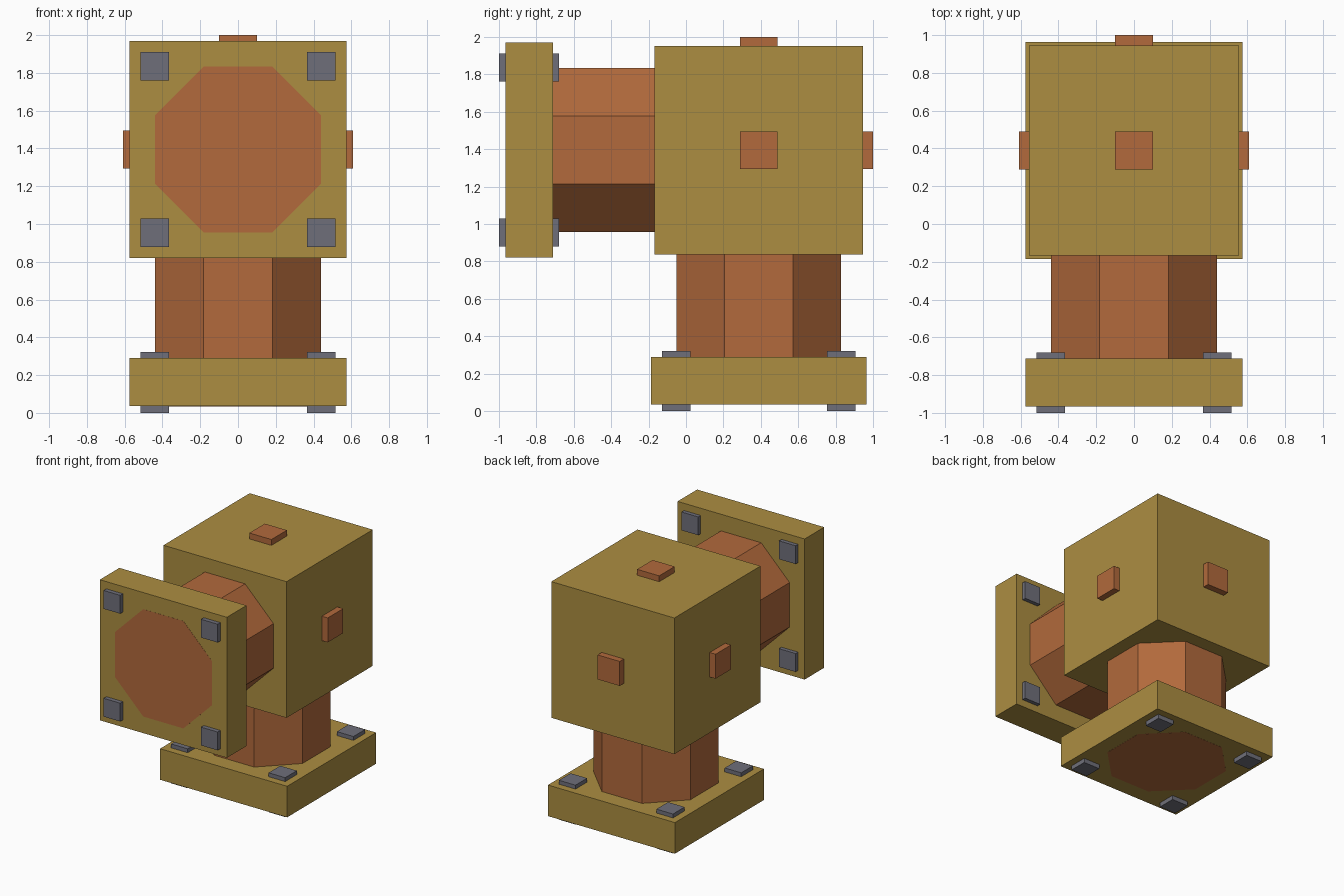
import bpy, bmesh, math
from mathutils import Matrix, Vector

if "Cube" in bpy.data.objects:
    bpy.data.objects.remove(bpy.data.objects["Cube"])


def material(name, rgb):
    m = bpy.data.materials.new(name)
    m.diffuse_color = (*rgb, 1)
    m.use_nodes = True
    m.node_tree.nodes["Principled BSDF"].inputs["Base Color"].default_value = m.diffuse_color
    return m


BRASS = material("brass", (0.413, 0.270, 0.053))
COPPER = material("copper", (0.445, 0.144, 0.045))
STEEL = material("steel grey", (0.159, 0.159, 0.195))

CY, CZ = 0.389, 1.395          # centre of the joint block


def finish(name, bm, mat):
    me = bpy.data.meshes.new(name)
    bm.to_mesh(me)
    bm.free()
    me.materials.append(mat)
    ob = bpy.data.objects.new(name, me)
    bpy.context.collection.objects.link(ob)


def box(name, lo, hi, mat):
    lo, hi = Vector(lo), Vector(hi)
    bm = bmesh.new()
    bmesh.ops.create_cube(bm, size=1, matrix=Matrix.Translation((lo + hi) / 2)
                          @ Matrix.Diagonal((*(hi - lo), 1)))
    finish(name, bm, mat)


def octagon_pipe(name, apothem, length, centre, tilt, mat):
    r = apothem / math.cos(math.pi / 8)
    bm = bmesh.new()
    bmesh.ops.create_cone(bm, cap_ends=True, segments=8, radius1=r, radius2=r, depth=length,
                          matrix=Matrix.Translation(centre) @ Matrix.Rotation(tilt, 4, 'X')
                          @ Matrix.Rotation(math.pi / 8, 4, 'Z'))
    # keep a flat side toward each axis
    finish(name, bm, mat)


# Joint block
H = 0.557
box("joint_block", (-H, CY - H, CZ - H), (H, CY + H, CZ + H), BRASS)

# Square knobs on the closed sides of the block
K = 0.1
box("top_knob", (-K, CY - K, CZ + H - 0.02), (K, CY + K, 2.0), COPPER)
box("back_knob", (-K, CY + H - 0.02, CZ - K), (K, 1.0, CZ + K), COPPER)
for side, x0, x1 in (("left", -0.61, 0.02 - H), ("right", H - 0.02, 0.61)):
    box(side + "_knob", (x0, CY - K, CZ - K), (x1, CY + K, CZ + K), COPPER)

# Flanges
F = 0.575
box("base_flange", (-F, CY - F, 0.036), (F, CY + F, 0.29), BRASS)
box("front_flange", (-F, -0.965, CZ - F), (F, -0.712, CZ + F), BRASS)

# Octagonal pipes, ends level with the outer flange faces
A = 0.439
z0, z1 = 0.035, CZ - H + 0.02
octagon_pipe("lower_pipe", A, z1 - z0, (0, CY, (z0 + z1) / 2), 0, COPPER)
y0, y1 = -0.966, CY - H + 0.02
octagon_pipe("front_pipe", A, y1 - y0, (0, (y0 + y1) / 2, CZ), math.pi / 2, COPPER)

# Square bolts through the flange corners
B, R = 0.441, 0.075
for sx in (-1, 1):
    for s in (-1, 1):
        x, y, z = sx * B, CY + s * B, CZ + s * B
        box("base_bolt", (x - R, y - R, 0), (x + R, y + R, 0.322), STEEL)
        box("front_bolt", (x - R, -1.0, z - R), (x + R, -0.68, z + R), STEEL)
